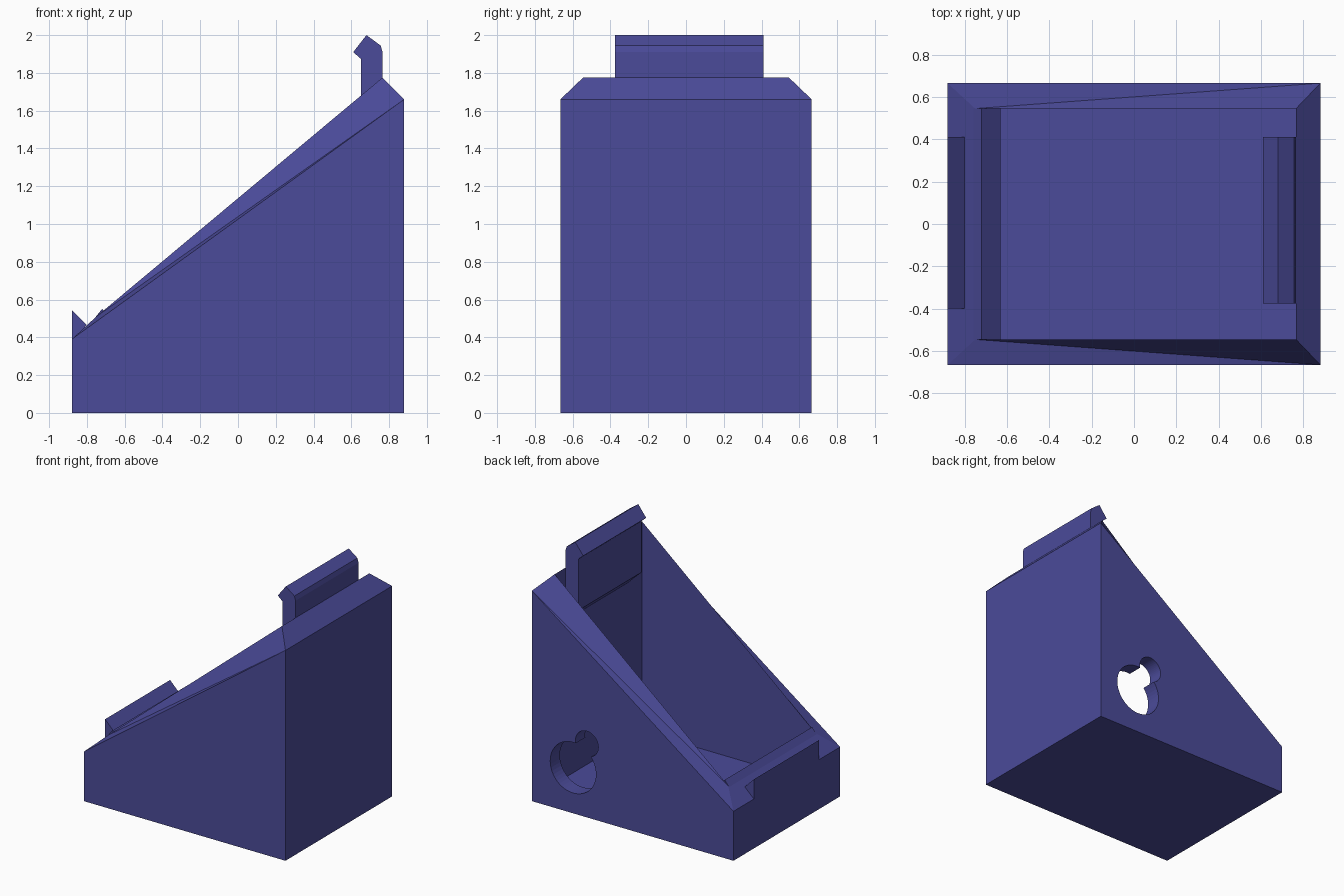
import bpy, bmesh, math

if "Cube" in bpy.data.objects:
    bpy.data.objects.remove(bpy.data.objects["Cube"])

mat = bpy.data.materials.new("indigo_plastic")
mat.diffuse_color = (0.07, 0.07, 0.32, 1)
mat.use_nodes = True
mat.node_tree.nodes["Principled BSDF"].inputs["Base Color"].default_value = mat.diffuse_color


def finish(bm, name):
    bmesh.ops.recalc_face_normals(bm, faces=bm.faces)
    mesh = bpy.data.meshes.new(name)
    bm.to_mesh(mesh)
    bm.free()
    obj = bpy.data.objects.new(name, mesh)
    bpy.context.collection.objects.link(obj)
    mesh.materials.append(mat)
    return obj


def prism(name, profile, y0, y1):
    """Extrude an x-z profile along y."""
    bm = bmesh.new()
    face = bm.faces.new([bm.verts.new((x, y0, z)) for x, z in profile])
    ext = bmesh.ops.extrude_face_region(bm, geom=[face])
    moved = [v for v in ext["geom"] if isinstance(v, bmesh.types.BMVert)]
    bmesh.ops.translate(bm, verts=moved, vec=(0, y1 - y0, 0))
    return finish(bm, name)


# Hollow wedge body: four rings from outer bottom, over the rim, to inner floor
OUT, INN = 0.665, 0.545
bm = bmesh.new()


def ring(x0, z0, x1, z1, y):
    return [bm.verts.new(p) for p in
            ((x0, -y, z0), (x1, -y, z1), (x1, y, z1), (x0, y, z0))]


base = ring(-0.88, 0, 0.88, 0, OUT)
edge = ring(-0.88, 0.39, 0.88, 1.66, OUT)
rim = ring(-0.75, 0.51, 0.765, 1.775, INN)
floor = ring(-0.75, 0.12, 0.765, 0.12, INN)
bm.faces.new(base)
bm.faces.new(floor)
for a, b in ((base, edge), (edge, rim), (rim, floor)):
    for i in range(4):
        j = (i + 1) % 4
        if a is edge and i in (0, 2):
            # Twisted long rim sides split along the diagonal to the high corner
            hi, lo = (j, i) if i == 0 else (i, j)
            bm.faces.new((a[lo], a[hi], b[lo]))
            bm.faces.new((b[lo], a[hi], b[hi]))
        else:
            bm.faces.new((a[i], a[j], b[j], b[i]))
body = finish(bm, "wedge_body")

# Keyhole through the back wall
for n, (x, z, r) in enumerate(((0.52, 0.36, 0.20), (0.40, 0.58, 0.10))):
    bpy.ops.mesh.primitive_cylinder_add(vertices=48, radius=r, depth=0.4,
                                        location=(x, 0.61, z),
                                        rotation=(math.pi / 2, 0, 0))
    cutter = bpy.context.object
    cutter.name = f"keyhole_cutter_{n}"
    cutter.hide_render = True
    mod = body.modifiers.new("keyhole", 'BOOLEAN')
    mod.operation = 'DIFFERENCE'
    mod.solver = 'EXACT'
    mod.object = cutter
    bpy.context.view_layer.objects.active = body
    bpy.ops.object.modifier_apply(modifier=mod.name)
    bpy.data.objects.remove(cutter)

# Lip inside the low end wall
prism("low_lip", [(-0.76, 0.50), (-0.72, 0.55), (-0.63, 0.465),
                  (-0.76, 0.335)], -INN, INN)

# Small retaining ridge on the low edge
prism("low_ridge", [(-0.88, 0.385), (-0.88, 0.545), (-0.80, 0.465)],
      -0.40, 0.41)

# Hooked clip at the tall end
prism("top_clip", [(0.765, 1.36), (0.65, 1.47), (0.65, 1.875), (0.61, 1.91),
                   (0.68, 2.0), (0.755, 1.945), (0.765, 1.91)],
      -0.375, 0.41)
